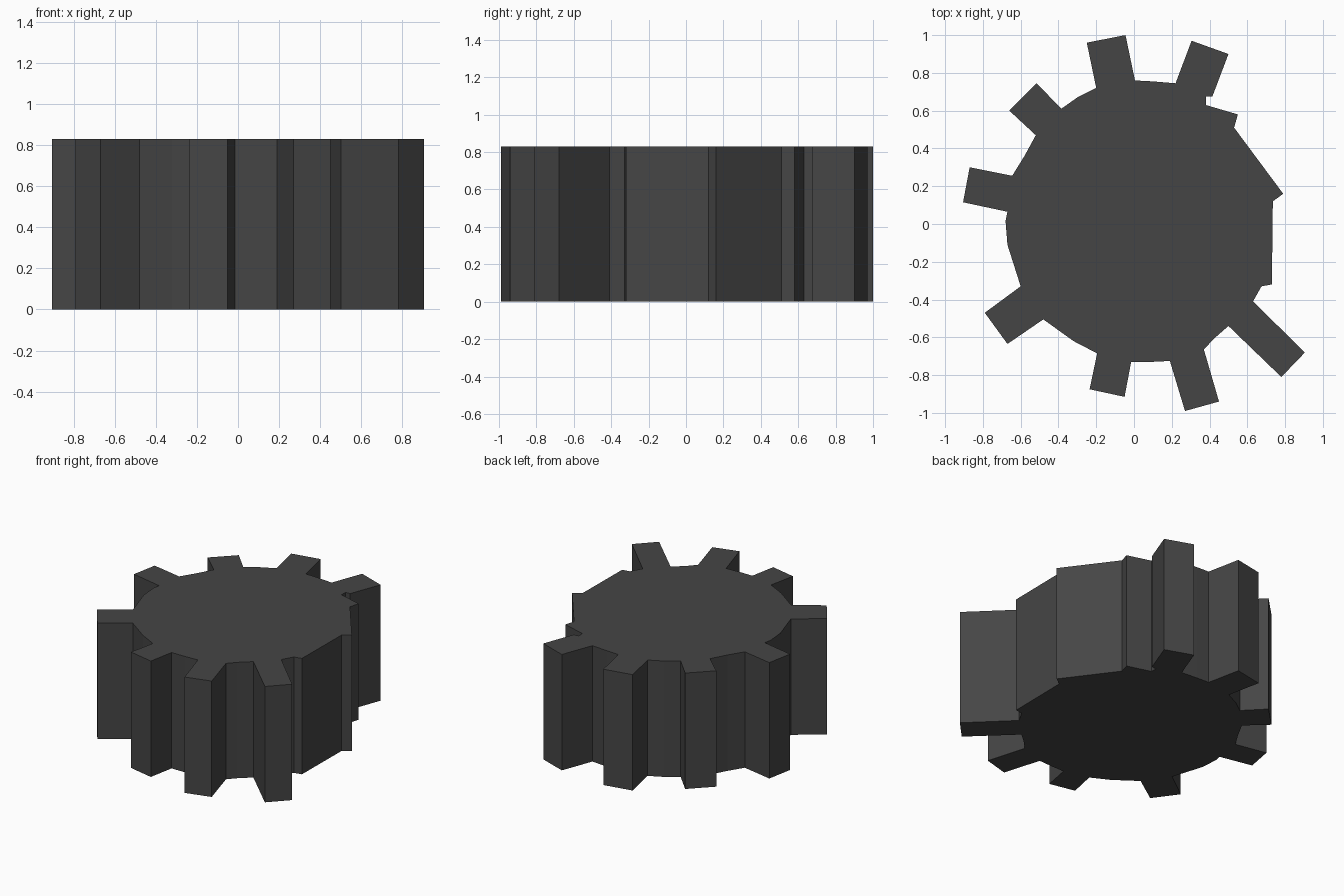
import bpy, bmesh

HEIGHT = 0.83

# Gear outline, counter-clockwise: each tooth is (root, tip, tip, root),
# joined by short runs of hub rim.
chipped_side = [(0.675, -0.33), (0.73, -0.32), (0.735, 0.12), (0.79, 0.16),
                (0.53, 0.51), (0.55, 0.58), (0.38, 0.63), (0.38, 0.675)]
teeth_and_rims = [
    [(0.415, 0.675), (0.50, 0.90), (0.305, 0.97), (0.22, 0.745)],
    [(0.10, 0.755)],
    [(0.005, 0.76), (-0.045, 1.0), (-0.25, 0.96), (-0.20, 0.72)],
    [(-0.30, 0.67)],
    [(-0.385, 0.61), (-0.515, 0.745), (-0.66, 0.60), (-0.52, 0.47)],
    [(-0.58, 0.36)],
    [(-0.645, 0.255), (-0.87, 0.30), (-0.905, 0.115), (-0.67, 0.065)],
    [(-0.68, 0.015), (-0.67, -0.11)],
    [(-0.60, -0.33), (-0.79, -0.47), (-0.67, -0.635), (-0.48, -0.505)],
    [(-0.32, -0.62)],
    [(-0.195, -0.685), (-0.235, -0.875), (-0.05, -0.915), (-0.015, -0.73)],
    [(0.09, -0.73)],
    [(0.19, -0.725), (0.27, -0.99), (0.45, -0.94), (0.37, -0.665)],
    [(0.42, -0.61)],
    [(0.50, -0.54), (0.78, -0.81), (0.905, -0.68), (0.63, -0.41)],
]
outline = chipped_side + [p for run in teeth_and_rims for p in run]

# Extrude the outline into a solid gear
bm = bmesh.new()
base = bm.faces.new([bm.verts.new((x, y, 0)) for x, y in outline])
top = bmesh.ops.extrude_face_region(bm, geom=[base], use_keep_orig=True)
bmesh.ops.translate(bm, vec=(0, 0, HEIGHT),
                    verts=[v for v in top["geom"] if isinstance(v, bmesh.types.BMVert)])
bmesh.ops.recalc_face_normals(bm, faces=bm.faces)
bmesh.ops.triangulate(bm, faces=[f for f in bm.faces if len(f.verts) > 4])
mesh = bpy.data.meshes.new("gear")
bm.to_mesh(mesh)
bm.free()
gear = bpy.data.objects.new("gear", mesh)
bpy.context.collection.objects.link(gear)

# Dark metal
metal = bpy.data.materials.new("dark_metal")
metal.diffuse_color = (0.06, 0.06, 0.06, 1)
mesh.materials.append(metal)
